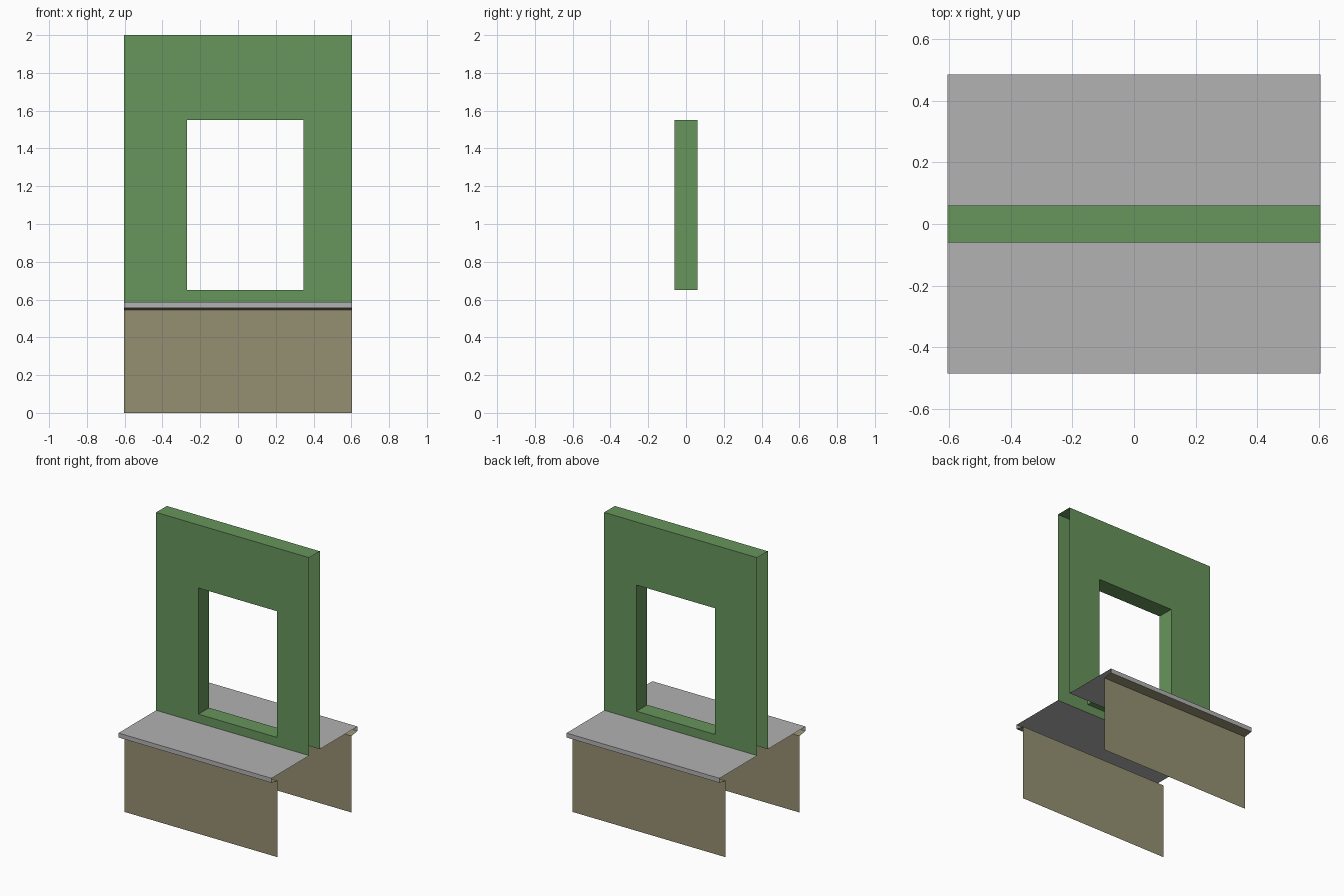
import bpy, bmesh

if "Cube" in bpy.data.objects:
    bpy.data.objects.remove(bpy.data.objects["Cube"])

X = 0.604                      # half length of the section (ends are open)
WALL_Y, LEDGE_Y, BASE_Y = 0.06, 0.484, 0.417
LEDGE_Z, LIP_Z, BASE_Z, TOP_Z = 0.588, 0.556, 0.546, 2.0
WX0, WX1, WZ0, WZ1 = -0.27, 0.348, 0.65, 1.55   # window opening


def lin(c):
    c /= 255
    return c / 12.92 if c <= 0.04045 else ((c + 0.055) / 1.055) ** 2.4


def material(name, rgb):
    m = bpy.data.materials.new(name)
    m.diffuse_color = (*[lin(c) for c in rgb], 1)
    m.use_nodes = True
    m.node_tree.nodes["Principled BSDF"].inputs["Base Color"].default_value = m.diffuse_color
    return m


green = material("green_paint", (103, 149, 91))
grey = material("grey_stone", (178, 178, 178))
khaki = material("khaki_plaster", (149, 144, 113))


def make_half(name, quads, mat):
    """Front-half sheet surfaces, mirrored to the back across y = 0."""
    bm = bmesh.new()
    for q in quads:
        bm.faces.new([bm.verts.new(p) for p in q])
    bmesh.ops.remove_doubles(bm, verts=bm.verts, dist=1e-5)
    me = bpy.data.meshes.new(name)
    bm.to_mesh(me)
    bm.free()
    me.materials.append(mat)
    ob = bpy.data.objects.new(name, me)
    bpy.context.collection.objects.link(ob)
    mod = ob.modifiers.new("mirror_back", 'MIRROR')
    mod.use_axis = (False, True, False)
    mod.use_clip = True
    return ob


def sweep(profile):
    """Strips along x through (y, z) points, listed bottom to top."""
    return [[(-X, *a), (X, *a), (X, *b), (-X, *b)]
            for a, b in zip(profile, profile[1:])]


# Wall: front sheet with window gap, plus top cap
xs, zs = [-X, WX0, WX1, X], [LEDGE_Z, WZ0, WZ1, TOP_Z]
wall = [[(xs[i], -WALL_Y, zs[j]), (xs[i + 1], -WALL_Y, zs[j]),
         (xs[i + 1], -WALL_Y, zs[j + 1]), (xs[i], -WALL_Y, zs[j + 1])]
        for i in range(3) for j in range(3) if (i, j) != (1, 1)]
wall += [[(xs[i], -WALL_Y, TOP_Z), (xs[i + 1], -WALL_Y, TOP_Z),
          (xs[i + 1], 0, TOP_Z), (xs[i], 0, TOP_Z)] for i in range(3)]

# Window reveal, facing into the opening
ring = [(WX0, WZ0), (WX1, WZ0), (WX1, WZ1), (WX0, WZ1)]
for k in range(4):
    (ax, az), (bx, bz) = ring[k], ring[(k + 1) % 4]
    wall.append([(ax, -WALL_Y, az), (bx, -WALL_Y, bz), (bx, 0, bz), (ax, 0, az)])
make_half("window_wall", wall, green)

# Ledge: lip and flat top
make_half("ledge", sweep([(-LEDGE_Y, LIP_Z), (-LEDGE_Y, LEDGE_Z), (-WALL_Y, LEDGE_Z)]), grey)

# Base: wall sheet and sloped soffit under the lip
make_half("base_wall", sweep([(-BASE_Y, 0), (-BASE_Y, BASE_Z), (-LEDGE_Y, LIP_Z)]), khaki)
